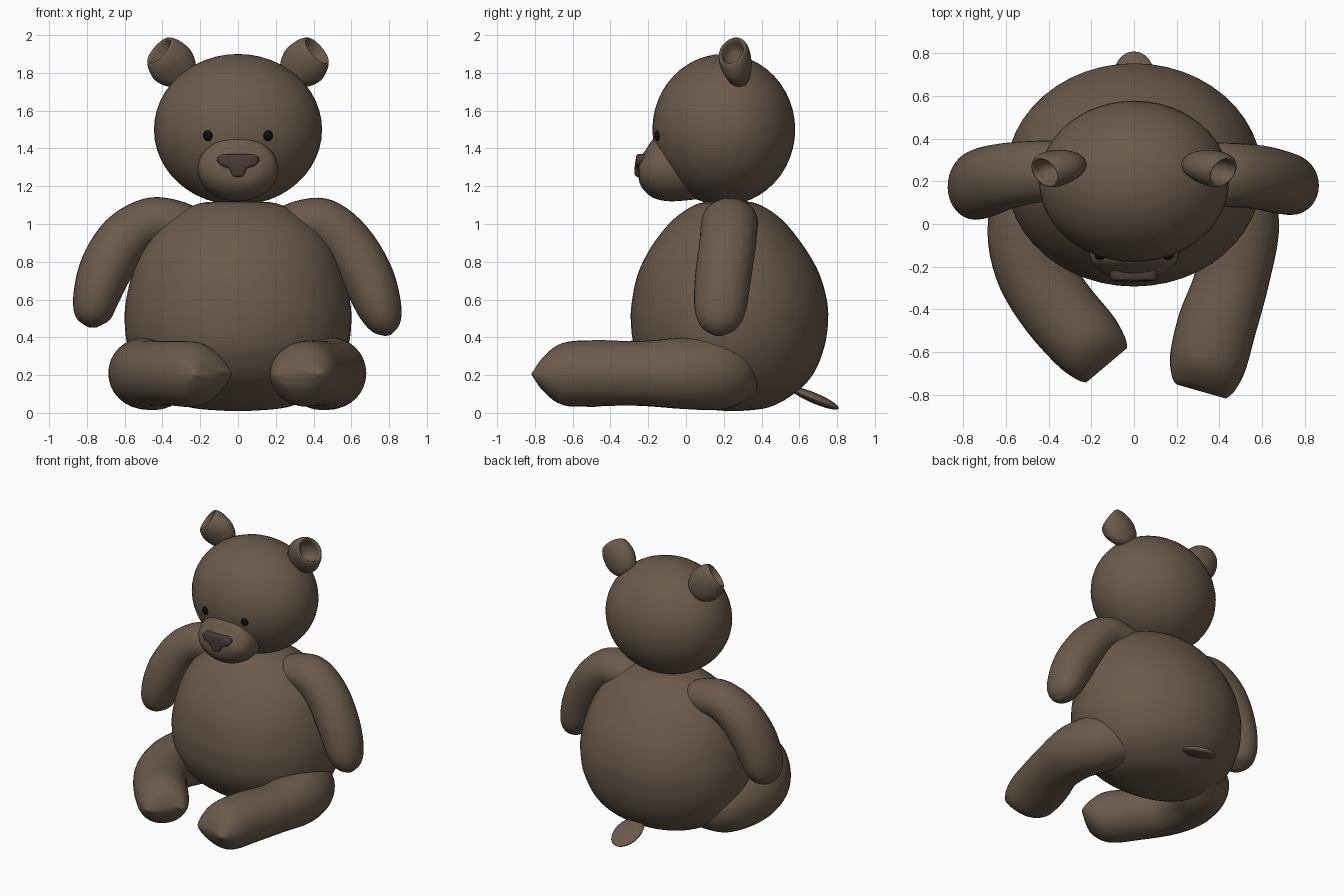
import bpy, bmesh, math
from mathutils import Vector

if "Cube" in bpy.data.objects:
    bpy.data.objects.remove(bpy.data.objects["Cube"])


def material(name, rgb):
    m = bpy.data.materials.new(name)
    m.diffuse_color = (*rgb, 1)
    m.use_nodes = True
    m.node_tree.nodes["Principled BSDF"].inputs["Base Color"].default_value = m.diffuse_color
    return m


FUR = material("brown_fur", (0.147, 0.102, 0.070))
NOSE = material("nose_brown", (0.068, 0.042, 0.040))
BLACK = material("eye_black", (0.004, 0.004, 0.004))


def finish(name, bm, mat):
    bmesh.ops.recalc_face_normals(bm, faces=bm.faces[:])
    for f in bm.faces:
        f.smooth = True
    me = bpy.data.meshes.new(name)
    bm.to_mesh(me)
    bm.free()
    me.materials.append(mat)
    ob = bpy.data.objects.new(name, me)
    bpy.context.collection.objects.link(ob)
    return ob


def spline(a, b, c, d, t):
    return [0.5 * (2*q + (r-p)*t + (2*p-5*q+4*r-s)*t*t + (3*q-p-3*r+s)*t**3)
            for p, q, r, s in zip(a, b, c, d)]


def loft(name, rings, up, normal=None, mat=FUR, n=32, steps=5):
    """Skin elliptical rings (x, y, z, ru, rv[, normal]) smoothly along a path."""
    keys = []
    for i, r in enumerate(rings):
        if len(r) > 5:
            d = Vector(r[5])
        elif normal:
            d = Vector(normal)
        else:
            a, b = rings[max(i-1, 0)], rings[min(i+1, len(rings)-1)]
            d = Vector(b[:3]) - Vector(a[:3])
        keys.append(list(r[:5]) + list(d.normalized()))
    ext = [keys[0]] + keys + [keys[-1]]
    rows = [spline(*ext[i:i+4], s/steps) for i in range(len(keys)-1) for s in range(steps)]
    rows.append(keys[-1])
    bm = bmesh.new()
    loops = []
    for x, y, z, ru, rv, *d in rows:
        d = Vector(d).normalized()
        u = d.cross(Vector(up)).normalized()
        v = u.cross(d)
        loops.append([bm.verts.new(Vector((x, y, z))
                      + u*ru*math.cos(2*math.pi*k/n) + v*rv*math.sin(2*math.pi*k/n))
                      for k in range(n)])
    for a, b in zip(loops, loops[1:]):
        for k in range(n):
            bm.faces.new((a[k], a[(k+1) % n], b[(k+1) % n], b[k]))
    bm.faces.new(loops[0])
    bm.faces.new(loops[-1])
    return finish(name, bm, mat)


def ball(name, loc, scale, rot=(0, 0, 0), mat=FUR, seg=40):
    bm = bmesh.new()
    bmesh.ops.create_uvsphere(bm, u_segments=seg, v_segments=seg//2, radius=1)
    ob = finish(name, bm, mat)
    ob.location, ob.scale, ob.rotation_euler = loc, scale, rot
    return ob


Y, Z = (0, 1, 0), (0, 0, 1)

# Pear-shaped body
body = [(1.115, .22, .04, .03), (1.11, .22, .2, .15), (1.03, .22, .36, .28),
        (.9, .22, .485, .39), (.75, .225, .555, .475), (.6, .23, .592, .515),
        (.48, .23, .6, .522), (.34, .23, .58, .5), (.2, .24, .51, .43),
        (.1, .25, .41, .32), (.03, .25, .26, .19), (.01, .25, .05, .04)]
loft("body", [(0, y, z, rx, ry) for z, y, rx, ry in body], Y, (0, 0, -1), n=48)

# Head and muzzle
ball("head", (0, .2, 1.5), (.445, .378, .4), seg=48)
muzzle = [(.05, 1.29, .19, .16), (-.08, 1.29, .213, .17), (-.165, 1.295, .205, .16),
          (-.215, 1.28, .165, .11), (-.245, 1.28, .11, .065), (-.252, 1.28, .02, .015)]
loft("muzzle", [(0, y, z, rx, rz) for y, z, rx, rz in muzzle], Z, (0, -1, 0), n=40)

# T-shaped nose
half = [(.028, 1.25), (.045, 1.295), (.095, 1.31), (.117, 1.345), (.09, 1.37)]
outline = half + [(-x, z) for x, z in reversed(half)]
bm = bmesh.new()
face = bm.faces.new([bm.verts.new((x, -.2, z)) for x, z in outline])
ext = bmesh.ops.extrude_face_region(bm, geom=[face])
for v in ext["geom"]:
    if isinstance(v, bmesh.types.BMVert):
        v.co.y = -.275 + .1*abs(v.co.x)
nose = finish("nose", bm, NOSE)
bev = nose.modifiers.new("round", 'BEVEL')
bev.width, bev.segments = .014, 3

for s, side in ((1, "right"), (-1, "left")):
    # Eyes
    ball("eye_" + side, (s*.158, -.148, 1.468), (.027, .02, .029), mat=BLACK, seg=20)
    # Cupped ears: outer shell, rolled rim, then the hollow
    ear = [(.29, .28, 1.74, .03, .03, (.5, 0, .85)),
           (.305, .278, 1.78, .095, .06, (.5, 0, .85)),
           (.345, .268, 1.84, .123, .08, (.6, -.1, .75)),
           (.39, .255, 1.89, .113, .085, (.65, -.3, .65)),
           (.415, .245, 1.915, .092, .078, (.68, -.42, .6)),
           (.412, .245, 1.912, .078, .064, (.68, -.42, .6)),
           (.375, .26, 1.875, .065, .05, (.65, -.3, .65)),
           (.345, .268, 1.84, .015, .015, (.6, -.2, .7))]
    loft("ear_" + side, [(s*x, y, z, a, b, (s*d[0], d[1], d[2]))
                         for x, y, z, a, b, d in ear], Y, n=28)

# Arms, posed slightly differently
loft("arm_right", [(.2, .24, .97, .1, .12), (.33, .235, 1.0, .125, .145),
                   (.45, .23, 1.0, .135, .15), (.58, .22, .89, .14, .15),
                   (.69, .195, .71, .138, .148), (.755, .18, .54, .115, .135),
                   (.785, .175, .45, .075, .09), (.795, .175, .41, .015, .02)], Y)
loft("arm_left", [(-.2, .25, .97, .1, .12), (-.33, .25, 1.0, .125, .14),
                  (-.46, .245, 1.01, .13, .145), (-.6, .225, .92, .14, .155),
                  (-.7, .195, .76, .14, .165), (-.755, .175, .6, .12, .155),
                  (-.77, .165, .5, .09, .11), (-.77, .165, .452, .02, .03)], Y)

# Legs, stretched forward with wedge-shaped feet
loft("leg_right", [(.3, .35, .21, .1, .12), (.42, .2, .21, .19, .19),
                   (.49, 0, .21, .19, .19), (.46, -.25, .21, .175, .17),
                   (.39, -.47, .21, .185, .175), (.345, -.65, .205, .18, .165),
                   (.325, -.75, .205, .15, .09), (.315, -.785, .205, .12, .02)], Z)
loft("leg_left", [(-.3, .35, .21, .1, .12), (-.42, .2, .21, .19, .19),
                  (-.495, 0, .21, .19, .19), (-.475, -.2, .21, .18, .175),
                  (-.37, -.38, .21, .18, .17), (-.23, -.545, .205, .175, .17),
                  (-.155, -.63, .205, .15, .1), (-.128, -.662, .205, .125, .02)], Z)

# Flat tail
ball("tail", (0, .68, .078), (.1, .14, .028), (-.4, 0, 0), seg=24)
